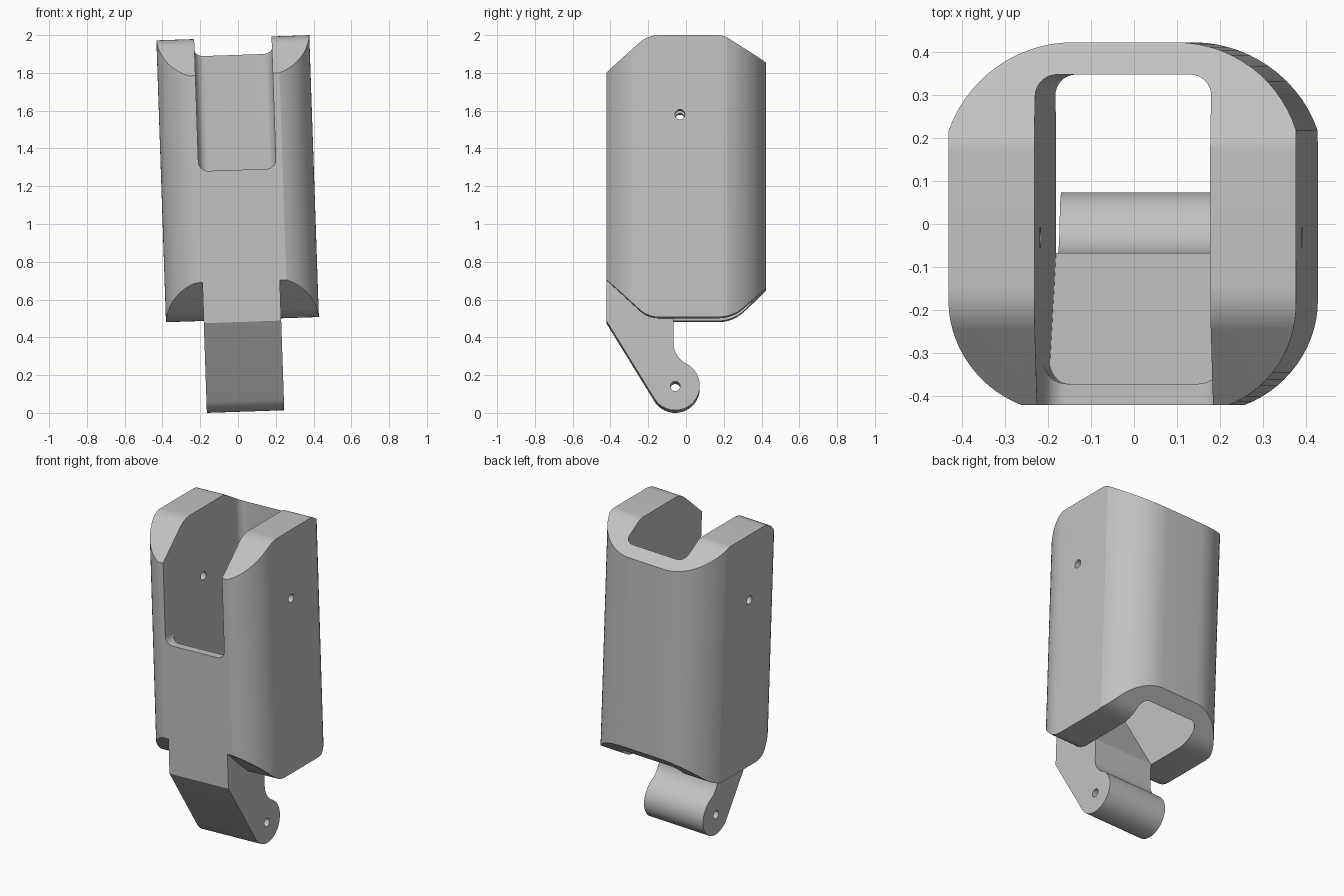
import bpy
import bmesh
from math import radians, cos, sin, tan
from mathutils import Matrix, Vector

cube = bpy.data.objects.get("Cube")
if cube:
    bpy.data.objects.remove(cube, do_unlink=True)

HALF_SLOT = 0.205
TILT = Matrix.Translation((0.04, -0.002, 0.007)) @ Matrix.Rotation(radians(-1.95), 4, 'Y')

grey = bpy.data.materials.new("plain_grey")
grey.use_nodes = True
colour = (0.54, 0.54, 0.54, 1)
grey.diffuse_color = colour
grey.node_tree.nodes["Principled BSDF"].inputs["Base Color"].default_value = colour


def arc(cx, cy, r, start, end, steps=14):
    """Points on an arc, angles in degrees."""
    angles = [radians(start + (end - start) * i / steps) for i in range(steps + 1)]
    return [(cx + r * cos(a), cy + r * sin(a)) for a in angles]


def rounded(corners, steps=8):
    """Polygon from (a, b, radius) corners, with the corners filleted."""
    out = []
    for i, (a, b, r) in enumerate(corners):
        p = Vector((a, b))
        if r == 0:
            out.append((a, b))
            continue
        u = (Vector(corners[i - 1][:2]) - p).normalized()
        v = (Vector(corners[(i + 1) % len(corners)][:2]) - p).normalized()
        half = u.angle(v) / 2
        centre = p + (u + v).normalized() * (r / sin(half))
        first = p + u * (r / tan(half)) - centre
        last = p + v * (r / tan(half)) - centre
        sweep = first.angle(last)
        for k in range(steps + 1):
            t = k / steps
            d = (first * sin((1 - t) * sweep) + last * sin(t * sweep)) / sin(sweep)
            out.append(tuple(centre + d))
    return out


def prism(name, points, axis, low, high):
    """Extrude a 2D outline along one axis."""
    place = {'x': lambda a, b: (low, a, b),
             'y': lambda a, b: (a, low, b),
             'z': lambda a, b: (a, b, low)}[axis]
    shift = Vector([(high - low) * (axis == n) for n in 'xyz'])
    bm = bmesh.new()
    face = bm.faces.new([bm.verts.new(place(a, b)) for a, b in points])
    new = bmesh.ops.extrude_face_region(bm, geom=[face])["geom"]
    bmesh.ops.translate(bm, vec=shift, verts=[g for g in new if isinstance(g, bmesh.types.BMVert)])
    bmesh.ops.recalc_face_normals(bm, faces=bm.faces)
    mesh = bpy.data.meshes.new(name)
    bm.to_mesh(mesh)
    bm.free()
    mesh.materials.append(grey)
    obj = bpy.data.objects.new(name, mesh)
    bpy.context.collection.objects.link(obj)
    return obj


def carve(obj, cutter, operation='DIFFERENCE'):
    """Apply a boolean and discard the cutter."""
    cutter.hide_render = True
    mod = obj.modifiers.new("carve", 'BOOLEAN')
    mod.operation = operation
    mod.solver = 'EXACT'
    mod.object = cutter
    graph = bpy.context.evaluated_depsgraph_get()
    mesh = bpy.data.meshes.new_from_object(obj.evaluated_get(graph))
    obj.modifiers.clear()
    obj.data = mesh
    bpy.data.objects.remove(cutter, do_unlink=True)


def pin_hole(obj, y, z):
    carve(obj, prism("pin_cutter", arc(y, z, 0.026, 0, 345, 23), 'x', -0.6, 0.6))


def finish(obj):
    obj.data.transform(TILT)
    bpy.ops.object.select_all(action='DESELECT')
    obj.select_set(True)
    bpy.context.view_layer.objects.active = obj
    bpy.ops.object.shade_smooth_by_angle(angle=radians(16))


# Housing: rounded outline, trimmed by the chamfered side profile
half = arc(0.148, -0.18, 0.257, -69, 0) + arc(0.12, 0.125, 0.3, 18.4, 90)
outline = half + [(-x, y) for x, y in reversed(half)]
housing = prism("housing", outline, 'z', 0.3, 2.2)
side = rounded([
    (-0.5, 0.764, 0), (-0.2, 0.487, 0.15), (0.25, 0.487, 0.2), (0.5, 0.712, 0),
    (0.5, 1.797, 0), (0.2, 1.98, 0.1), (-0.2, 1.98, 0.15), (-0.5, 1.716, 0)])
carve(housing, prism("side_trim", side, 'x', -0.6, 0.6), 'INTERSECT')

# Through cavity and open front slot
h = HALF_SLOT
cavity = rounded([(-h, -0.37, 0.05), (h, -0.37, 0.05), (h, 0.35, 0.05), (-h, 0.35, 0.05)])
carve(housing, prism("cavity_cutter", cavity, 'z', 0.2, 2.3))
slot = rounded([(-h, 1.28, 0.05), (h, 1.28, 0.05), (h, 2.3, 0), (-h, 2.3, 0)])
carve(housing, prism("slot_cutter", slot, 'y', -0.6, -0.25))
pin_hole(housing, -0.03, 1.56)
finish(housing)

# Hinge tang: tapering arm with a round eye, and a sloped floor inside the cavity
tang_profile = ([(-0.42, 0.475)]
                + arc(-0.055, 0.13, 0.13, 211.6, 422.6, 32)
                + arc(0.064, 0.36, 0.129, 242.6, 180, 10)[1:]
                + [(-0.065, 0.49), (-0.37, 0.98), (-0.4, 0.98), (-0.4, 0.74), (-0.42, 0.69)])
tang = prism("hinge_tang", tang_profile, 'x', -h, h)
pin_hole(tang, -0.055, 0.127)
finish(tang)
